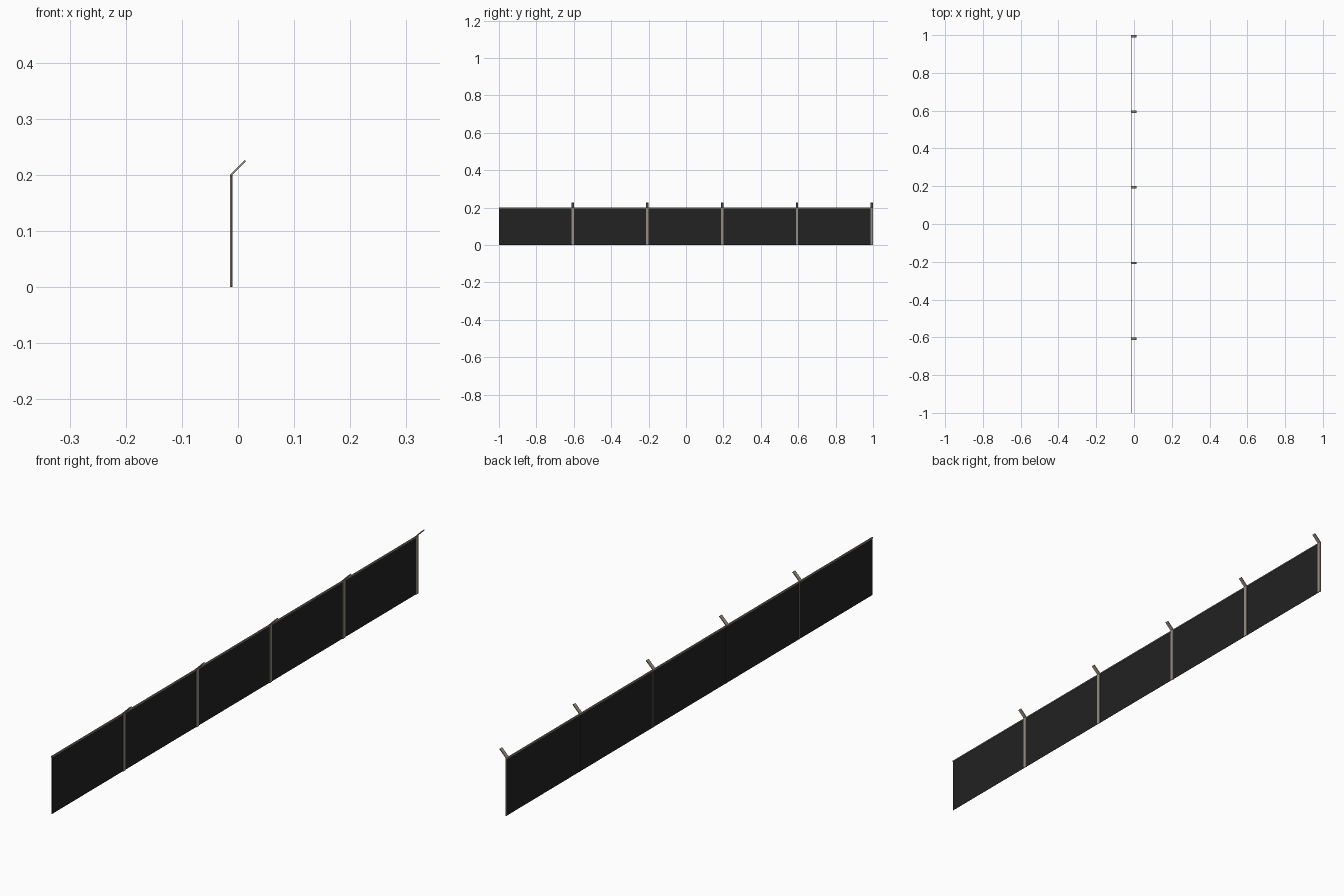
import bpy, bmesh
from mathutils import Matrix, Vector

if "Cube" in bpy.data.objects:
    bpy.data.objects.remove(bpy.data.objects["Cube"])

def material(name, rgb):
    m = bpy.data.materials.new(name)
    m.diffuse_color = (*rgb, 1)
    m.use_nodes = True
    m.node_tree.nodes["Principled BSDF"].inputs["Base Color"].default_value = m.diffuse_color
    return m

STEEL = material("weathered_steel", (0.30, 0.265, 0.215))
MESH = material("black_mesh", (0.016, 0.016, 0.016))

def prism(name, profile, origin, u, v, w, mat):
    """Extrude a 2D profile (in axes u, v) along vector w."""
    bm = bmesh.new()
    u, v, w, o = Vector(u), Vector(v), Vector(w), Vector(origin)
    face = bm.faces.new([bm.verts.new(o + u * a + v * b) for a, b in profile])
    r = bmesh.ops.extrude_face_region(bm, geom=[face])
    bmesh.ops.translate(bm, verts=[g for g in r["geom"] if isinstance(g, bmesh.types.BMVert)], vec=w)
    bmesh.ops.recalc_face_normals(bm, faces=bm.faces)
    me = bpy.data.meshes.new(name)
    bm.to_mesh(me)
    bm.free()
    me.materials.append(mat)
    ob = bpy.data.objects.new(name, me)
    bpy.context.collection.objects.link(ob)
    return ob

X0, H, W, D, T = -0.0145, 0.2, 0.013, 0.005, 0.0015
# Angle-iron section: wide flange along y, short flange along x
ANGLE = [(0, 0), (D, 0), (D, -W), (D - T, -W), (D - T, -T), (0, -T)]
S = 0.5 ** 0.5

for i in range(5):
    y = -0.6 + 0.4 * i
    # Upright post
    prism(f"post_{i+1}", ANGLE, (X0, y, 0), (1, 0, 0), (0, 1, 0), (0, 0, H), STEEL)
    # Outward leaning arm at 45 degrees
    prism(f"arm_{i+1}", [(0, 0), (0.003, 0), (0.003, -W), (0, -W)], (X0 + 0.002, y, H - 0.002),
          (-S, 0, S), (0, 1, 0), (0.0265, 0, 0.0265), STEEL)

# Mesh panel and top rail
prism("mesh_panel", [(0, -1), (0.0006, -1), (0.0006, 1), (0, 1)], (X0 + 0.002, 0, 0),
      (1, 0, 0), (0, 1, 0), (0, 0, H - 0.003), MESH)
prism("top_rail", [(0, -1), (0.004, -1), (0.004, 1), (0, 1)], (X0, 0, H - 0.004),
      (1, 0, 0), (0, 1, 0), (0, 0, 0.004), STEEL)
